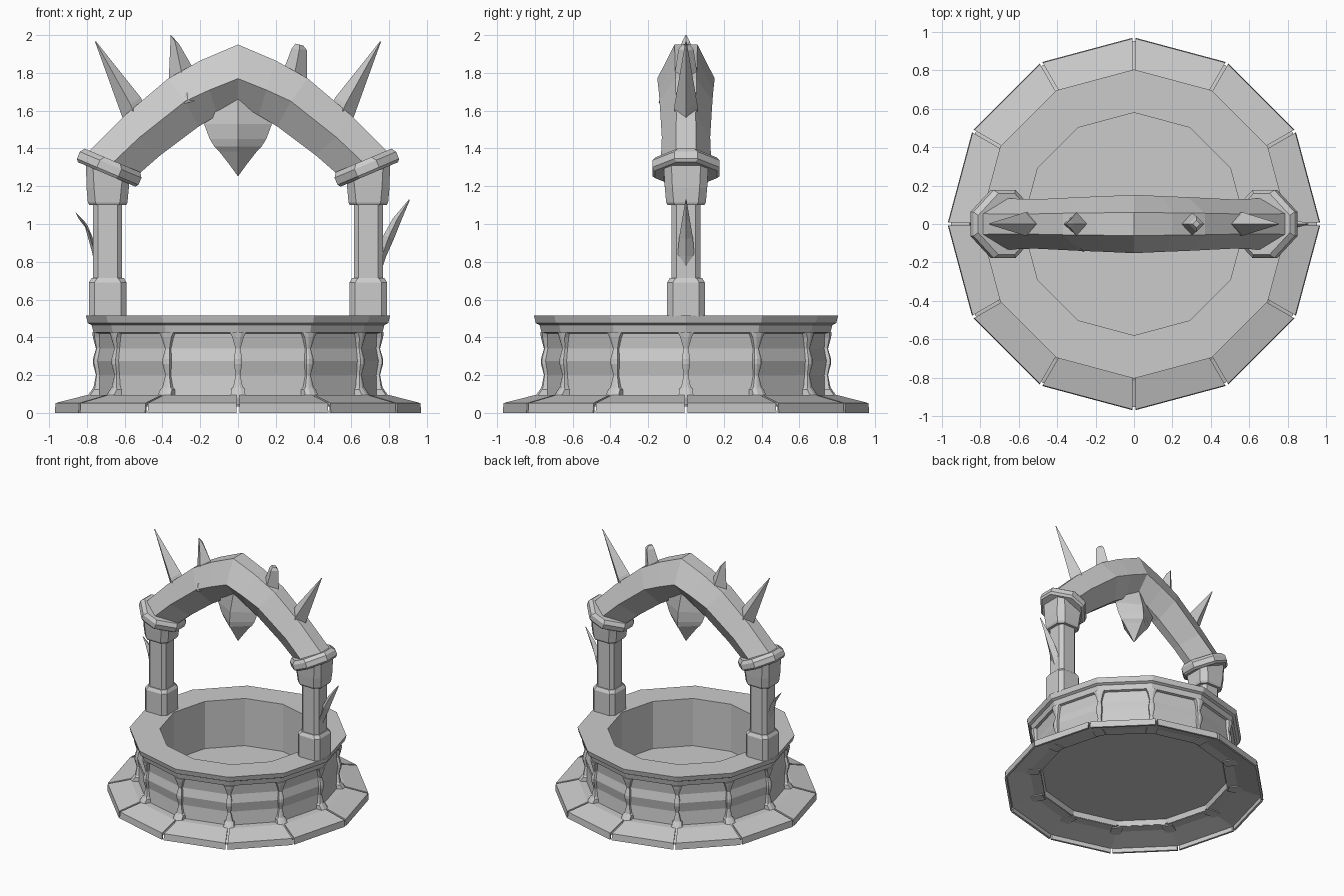
import bpy, bmesh
from math import sin, cos, pi, radians
from mathutils import Vector as V

if "Cube" in bpy.data.objects:
    bpy.data.objects.remove(bpy.data.objects["Cube"])


def loft(name, rings, loop=False):
    """Skin a list of equal-length rings; cap the ends, or join last to first."""
    bm = bmesh.new()
    vs = [[bm.verts.new(p) for p in r] for r in rings]
    n = len(rings[0])
    pairs = list(zip(vs, vs[1:])) + ([(vs[-1], vs[0])] if loop else [])
    for a, b in pairs:
        for i in range(n):
            j = (i + 1) % n
            bm.faces.new((a[i], a[j], b[j], b[i]))
    if not loop:
        bm.faces.new(vs[0])
        bm.faces.new(vs[-1])
    bmesh.ops.remove_doubles(bm, verts=bm.verts, dist=1e-5)
    bmesh.ops.recalc_face_normals(bm, faces=bm.faces)
    me = bpy.data.meshes.new(name)
    bm.to_mesh(me)
    bm.free()
    ob = bpy.data.objects.new(name, me)
    bpy.context.collection.objects.link(ob)
    return ob


def ring12(r, z):
    return [V((r * cos(k * pi / 6), r * sin(k * pi / 6), z)) for k in range(12)]


def octagon(x, z, hx, hy, c, tilt=0.0):
    """Chamfered rectangle around (x, 0, z), tilted about y."""
    pts = [(hx, hy - c), (hx - c, hy), (c - hx, hy), (-hx, hy - c),
           (-hx, c - hy), (c - hx, -hy), (hx - c, -hy), (hx, c - hy)]
    return [V((x + a * cos(tilt), b, z + a * sin(tilt))) for a, b in pts]


def spike(name, secs):
    """Four-sided thorn; each section is (x1, z1, x2, z2, half_depth)."""
    rings = []
    for x1, z1, x2, z2, h in secs:
        xm, zm = (x1 + x2) / 2, (z1 + z2) / 2
        rings.append([V((x1, 0, z1)), V((xm, -h, zm)), V((x2, 0, z2)), V((xm, h, zm))])
    return loft(name, rings)


# Basin wall with rim, middle band and floor
wall = [(.58, .515), (.805, .515), (.795, .475), (.775, .465), (.765, .425), (.745, .42),
        (.735, .34), (.75, .275), (.735, .20), (.745, .09), (.70, .09), (.69, .125), (.58, .125)]
loft("basin_wall", [ring12(r, z) for r, z in wall], loop=True)
loft("basin_floor", [ring12(.69, .12), ring12(.60, .13)])

# Hollow foot: thin bed under separate slabs, with corner ribs above
loft("foot_bed", [ring12(r, z) for r, z in
                  [(.705, .078), (.78, .078), (.955, .034), (.955, .042), (.78, .086), (.705, .086)]], loop=True)
foot = [(.70, .08), (.80, .08), (.955, .042), (.955, 0), (.972, 0), (.968, .052), (.80, .095), (.70, .095)]
rib = [(.07, .04, .83), (.085, .04, .80), (.125, .036, .772), (.135, .026, .765), (.20, .012, .752),
       (.26, .022, .768), (.285, .022, .768), (.34, .013, .752), (.40, .03, .768), (.425, .042, .772)]
for k in range(12):
    a, b = k * pi / 6, (k + 1) * pi / 6
    ca, cb = V((cos(a), sin(a), 0)), V((cos(b), sin(b), 0))
    t = (cb - ca).normalized() * .008
    loft(f"foot_slab_{k}", [[ca * r + t + V((0, 0, z)) for r, z in foot],
                            [cb * r - t + V((0, 0, z)) for r, z in foot]])
    s = V((-sin(a), cos(a), 0))
    rings = []
    for z, w, r in rib:
        up = V((0, 0, z))
        rings.append([ca * .71 - s * w + up, ca * (r - w * .3) - s * w + up, ca * r - s * w * .4 + up,
                      ca * r + s * w * .4 + up, ca * (r - w * .3) + s * w + up, ca * .71 + s * w + up])
    loft(f"corner_rib_{k}", rings)

# Columns and tilted collars on both sides
for side, sx in (("left", -1), ("right", 1)):
    x = sx * .69
    tilt = sx * radians(23)
    loft(f"{side}_column_base", [octagon(x, z, h, h, .03) for z, h in
                                 [(.51, .10), (.69, .10), (.715, .085)]])
    loft(f"{side}_column_shaft", [octagon(x, z, .077, .077, .026) for z in (.70, 1.12)])
    loft(f"{side}_column_capital", [octagon(x, z, h, h, .04) for z, h in
                                    [(1.10, .098), (1.115, .105), (1.19, .112)]]
         + [octagon(x, 1.28, .125, .118, .04, tilt)])
    n = V((-sin(tilt), 0, cos(tilt)))
    c = V((sx * .682, 0, 1.295))
    rings = []
    for d, hx, hy in [(-.035, .165, .165), (-.02, .177, .177), (.02, .177, .177), (.045, .16, .16)]:
        p = c + n * d
        rings.append(octagon(p.x, p.z, hx, hy, .115, tilt))
    loft(f"{side}_collar", rings)

# Arch: six-sided section at stations from foot to apex
stations = [  # outer xz, middle xz, inner xz, half depth
    ((.805, 1.37), (.70, 1.29), (.565, 1.23), .135),
    ((.60, 1.575), (.52, 1.46), (.41, 1.365), .128),
    ((.37, 1.77), (.28, 1.65), (.21, 1.515), .14),
    ((.20, 1.865), (.15, 1.71), (.11, 1.575), .145),
    ((0, 1.95), (0, 1.77), (0, 1.635), .152)]
arch = []
Y = V((0, 1, 0))
for s, seq in ((-1, stations), (1, stations[-2::-1])):
    for o, m, i, h in seq:
        o, m, i = (V((s * p[0], 0, p[1])) for p in (o, m, i))
        arch.append([o + Y * h * .4, m + Y * h, i + Y * h * .25,
                     i - Y * h * .25, m - Y * h, o - Y * h * .4])
loft("arch", arch)

# Stepped pendant hanging under the apex
drop = [(1.66, .26, .06), (1.53, .18, .10), (1.45, .15, .11), (1.41, .125, .11),
        (1.385, .10, .09), (1.31, .042, .04), (1.255, .002, .002)]
loft("pendant", [[V((rx, 0, z)), V((0, ry, z)), V((-rx, 0, z)), V((0, -ry, z))]
                 for z, rx, ry in drop])

# Thorns on top of the arch
for side, s in (("left", -1), ("right", 1)):
    spike(f"{side}_large_thorn", [(s * .60, 1.53, s * .49, 1.62, .06), (s * .625, 1.60, s * .515, 1.67, .06),
                                  (s * .757, 1.965, s * .752, 1.967, .003)])
spike("left_small_thorn", [(-.37, 1.72, -.22, 1.78, .065), (-.365, 1.80, -.235, 1.82, .06),
                           (-.357, 1.985, -.31, 1.95, .02), (-.358, 2.0, -.352, 1.998, .003)])
spike("right_broken_thorn", [(.21, 1.76, .37, 1.72, .065), (.235, 1.80, .365, 1.79, .06),
                             (.285, 1.93, .365, 1.92, .04), (.305, 1.955, .345, 1.945, .02)])

# Chip on the front of the arch
chip = spike("arch_chip", [(-.31, 1.63, -.22, 1.655, .02), (-.275, 1.695, -.265, 1.695, .004)])
chip.location.y = -.125

# Curved thorns on the outside of the columns
spike("left_column_thorn", [(-.74, .77, -.755, .775, .02), (-.74, .83, -.775, .86, .045),
                            (-.77, .93, -.81, .985, .036), (-.80, 1.0, -.845, 1.03, .018),
                            (-.857, 1.06, -.86, 1.06, .003)])
spike("right_column_thorn", [(.74, .76, .765, .77, .02), (.74, .83, .785, .83, .045),
                             (.77, .94, .825, .92, .036), (.82, 1.03, .865, 1.02, .02),
                             (.905, 1.13, .91, 1.128, .003)])
